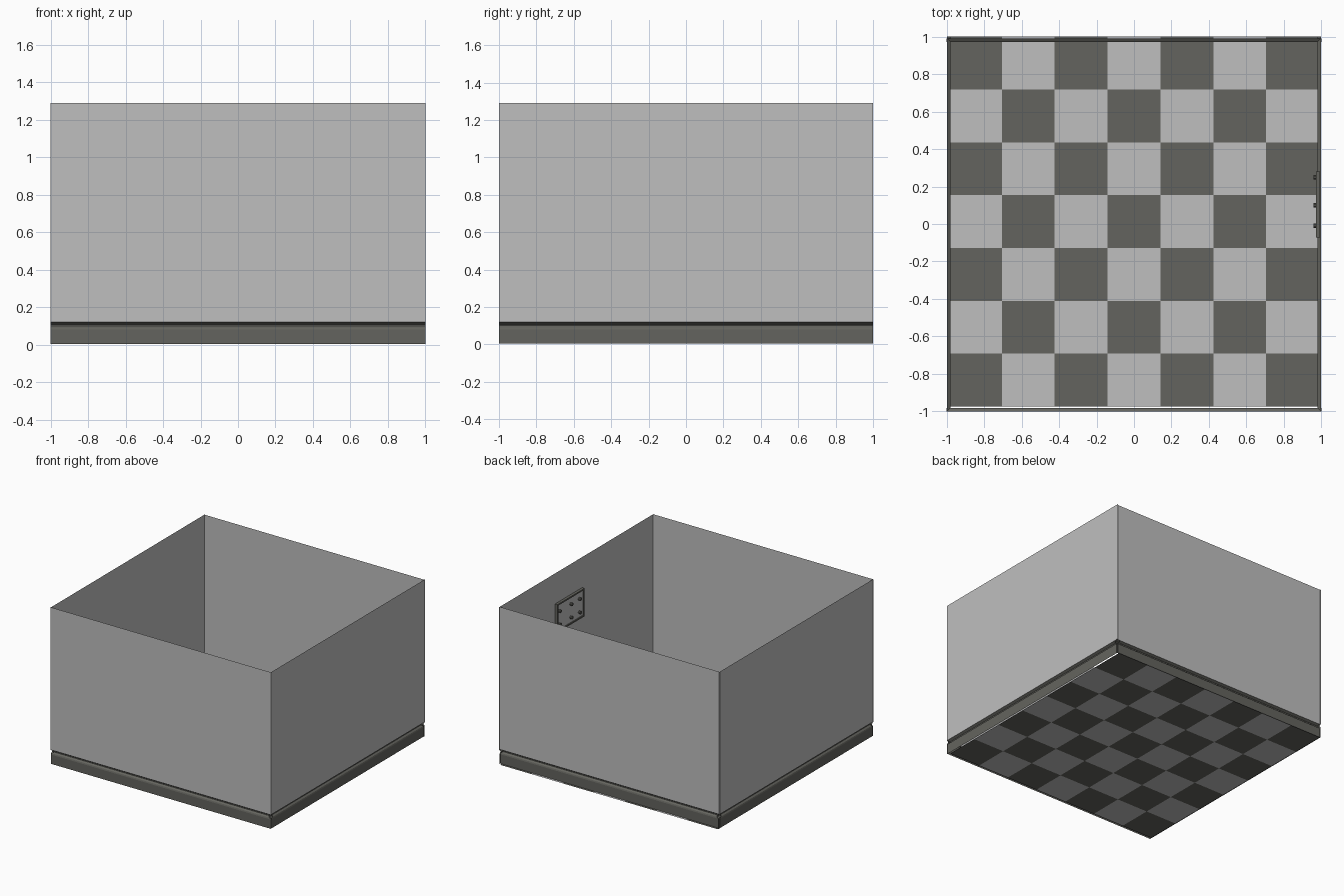
import bpy
import bmesh
import math
from mathutils import Matrix

cube = bpy.data.objects.get("Cube")
if cube:
    bpy.data.objects.remove(cube, do_unlink=True)


def make_material(name, colour):
    mat = bpy.data.materials.new(name)
    mat.use_nodes = True
    mat.diffuse_color = (*colour, 1)
    mat.node_tree.nodes["Principled BSDF"].inputs["Base Color"].default_value = (*colour, 1)
    return mat


LIGHT = make_material("light_grey", (0.52, 0.52, 0.52))
DARK = make_material("dark_olive_grey", (0.127, 0.127, 0.112))


def add_object(name, bm, *materials):
    mesh = bpy.data.meshes.new(name)
    bm.to_mesh(mesh)
    bm.free()
    for mat in materials:
        mesh.materials.append(mat)
    obj = bpy.data.objects.new(name, mesh)
    bpy.context.collection.objects.link(obj)
    return obj


def add_strip(name, profile, angle, distance, mat):
    """Sweep an (inset, height) profile along one side of the room."""
    bm = bmesh.new()
    rows = [[bm.verts.new((x, inset - distance, z)) for x in (-1, 1)]
            for inset, z in profile]
    for (a, b), (c, d) in zip(rows, rows[1:]):
        bm.faces.new((a, c, d, b))
    bm.transform(Matrix.Rotation(angle, 4, "Z"))
    add_object(name, bm, mat)


def add_box(name, size, centre, mat):
    bm = bmesh.new()
    bmesh.ops.create_cube(bm, size=1)
    bm.transform(Matrix.Translation(centre) @ Matrix.Diagonal((*size, 1)))
    return add_object(name, bm, mat)


# Four thin walls, each above a grooved skirting
HEIGHT = 1.29
GROOVE_TOP = 0.12
SKIRTING = [(0, GROOVE_TOP), (0.018, 0.108), (0.018, 0.1), (0.006, 0.09),
            (0.003, 0.08), (0.003, 0.004)]
SIDES = [("front", 0, 1), ("left", 90, 0.998), ("back", 180, 0.99), ("right", 270, 0.998)]
for side, degrees, distance in SIDES:
    angle = math.radians(degrees)
    add_strip(side + "_wall", [(0, HEIGHT), (0, GROOVE_TOP)], angle, distance, LIGHT)
    add_strip(side + "_skirting", SKIRTING, angle, distance, DARK)

# Checkered floor, seven tiles each way
TILES = 7
floor = bmesh.new()
bmesh.ops.create_grid(floor, x_segments=TILES, y_segments=TILES, size=0.987)
for face in floor.faces:
    c = face.calc_center_median()
    column, row = (math.floor((v / 0.987 + 1) / 2 * TILES) for v in (c.x, c.y))
    face.material_index = (column + row + 1) % 2
floor.transform(Matrix.Translation((0, 0.013, 0)))
add_object("checkered_floor", floor, LIGHT, DARK)

# Small framed panel on the inside of the left wall
PANEL_Y, PANEL_Z = 0.105, 0.93
add_box("panel_plate", (0.012, 0.34, 0.21), (0.984, PANEL_Y, PANEL_Z), LIGHT)
for sign in (-1, 1):
    add_box("panel_frame_upright", (0.022, 0.012, 0.23),
            (0.981, PANEL_Y + sign * 0.17, PANEL_Z), DARK)
    add_box("panel_frame_rail", (0.022, 0.352, 0.012),
            (0.981, PANEL_Y, PANEL_Z + sign * 0.109), DARK)

# Two rows of knobs on the panel
for z in (0.87, 0.98):
    for y in (-0.01, 0.1, 0.25):
        bm = bmesh.new()
        bmesh.ops.create_cone(bm, cap_ends=True, segments=10, radius1=0.012,
                              radius2=0.012, depth=0.02)
        bm.transform(Matrix.Translation((0.969, y, z)) @ Matrix.Rotation(math.pi / 2, 4, "Y"))
        add_object("panel_knob", bm, DARK)
